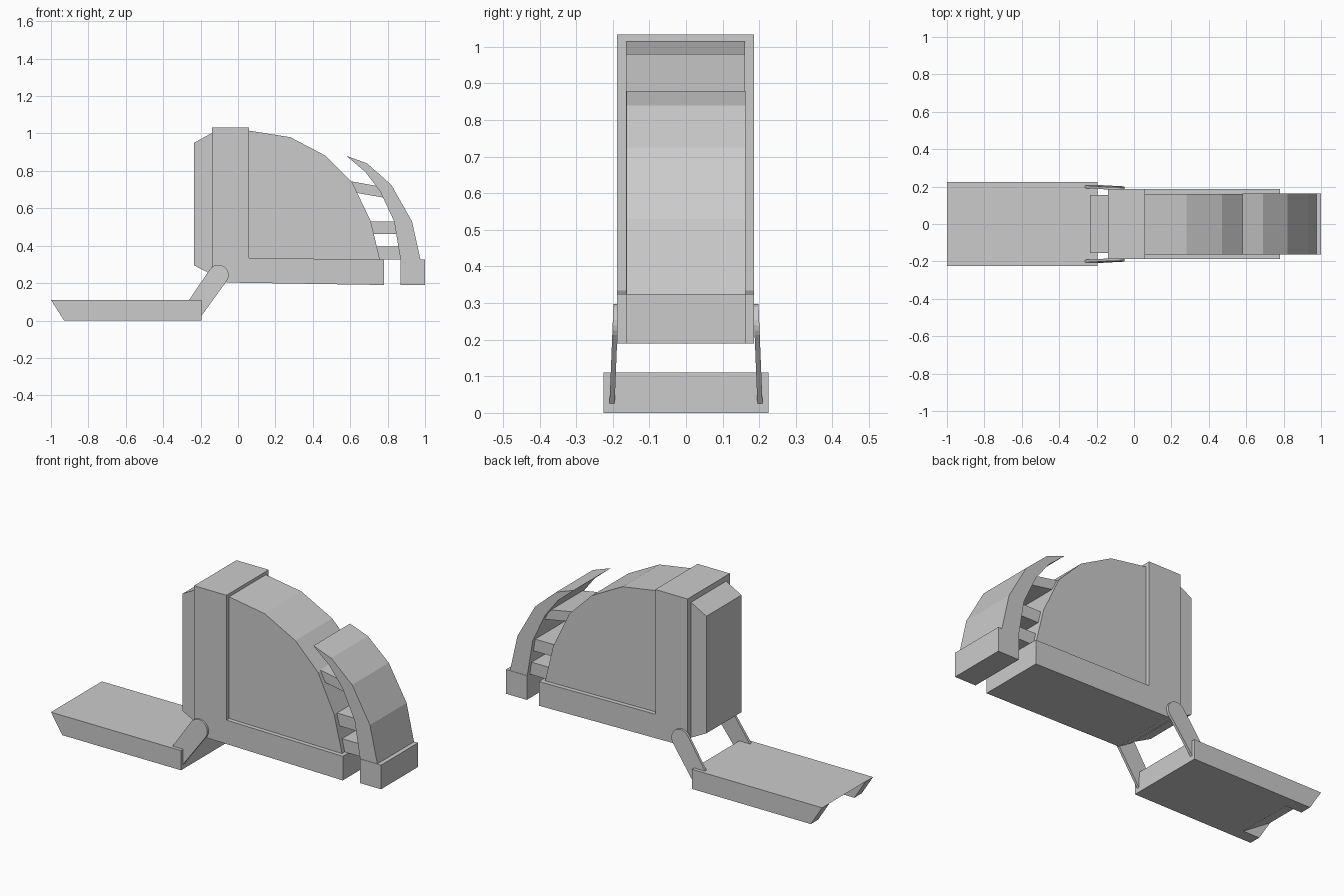
import bpy, bmesh, math

cube = bpy.data.objects.get("Cube")
if cube:
    bpy.data.objects.remove(cube, do_unlink=True)

grey = bpy.data.materials.new("plain grey")
grey.use_nodes = True
grey.diffuse_color = (0.6, 0.6, 0.6, 1)
grey.node_tree.nodes["Principled BSDF"].inputs["Base Color"].default_value = (0.6, 0.6, 0.6, 1)


def extrude(name, profile, y0, y1, lean=0.0):
    """Extrude an x-z profile along y; lean shifts y outward toward the bottom."""
    bm = bmesh.new()
    rings = [[bm.verts.new((x, y - lean * z, z)) for x, z in profile] for y in (y0, y1)]
    bm.faces.new(rings[0])
    bm.faces.new(rings[1])
    for i in range(len(profile)):
        j = (i + 1) % len(profile)
        bm.faces.new((rings[0][i], rings[0][j], rings[1][j], rings[1][i]))
    bmesh.ops.recalc_face_normals(bm, faces=bm.faces)
    mesh = bpy.data.meshes.new(name)
    bm.to_mesh(mesh)
    bm.free()
    mesh.materials.append(grey)
    obj = bpy.data.objects.new(name, mesh)
    bpy.context.collection.objects.link(obj)
    return obj


# L-shaped frame: upright post and long base
extrude("frame", [(-0.14, 1.033), (0.06, 1.033), (0.06, 0.335), (0.78, 0.325),
                  (0.78, 0.19), (-0.06, 0.203), (-0.14, 0.25)], -0.188, 0.186)

# Chamfered panel on the end of the post
extrude("end_panel", [(-0.235, 0.295), (-0.235, 0.95), (-0.13, 1.008), (-0.13, 0.24)],
        -0.155, 0.155)

# Curved body set into the frame
extrude("body", [(0.05, 1.015), (0.06, 1.015), (0.28, 0.98), (0.47, 0.88), (0.61, 0.74),
                 (0.71, 0.53), (0.76, 0.32), (0.05, 0.32)], -0.164, 0.161)

# Curved outer guard and its foot
outer = [(0.58, 0.88), (0.69, 0.84), (0.82, 0.725), (0.93, 0.53), (0.977, 0.32)]
inner = [(0.87, 0.32), (0.835, 0.53), (0.76, 0.69), (0.68, 0.795)]
extrude("guard", outer + inner, -0.162, 0.162)
extrude("guard_foot", [(0.87, 0.19), (1, 0.19), (1, 0.325), (0.87, 0.325)], -0.164, 0.164)

# Slats joining the body to the guard
slats = {
    "upper_slat": [(0.59, 0.747), (0.75, 0.718), (0.79, 0.655), (0.62, 0.685)],
    "middle_slat": [(0.70, 0.53), (0.845, 0.53), (0.86, 0.462), (0.70, 0.462)],
    "lower_slat": [(0.73, 0.395), (0.87, 0.395), (0.88, 0.325), (0.73, 0.325)],
}
for name, profile in slats.items():
    extrude(name, profile, -0.14, 0.14)

# Tray with two cheeks and an undercut lip between them
back = [(-0.195, 0), (-0.195, 0.11), (-1, 0.11)]
extrude("tray_middle", back + [(-0.83, 0)], -0.16, 0.16)
extrude("tray_left_cheek", back + [(-0.93, 0)], 0.16, 0.225)
extrude("tray_right_cheek", back + [(-0.93, 0)], -0.225, -0.16)

# Thin arms with a rounded pivot end, leaning outward at the tray
pivot_x, pivot_z, radius = -0.105, 0.243, 0.055
angle = math.atan2(0.83, 0.56)
arm = [(pivot_x + radius * math.cos(angle + t), pivot_z + radius * math.sin(angle + t))
       for t in (math.radians(-90 + 15 * i) for i in range(13))]
arm += [(-0.285, 0.075), (-0.205, 0.012)]
for side, name in ((1, "left_arm"), (-1, "right_arm")):
    extrude(name, arm, side * 0.196, side * 0.21, side * 0.04)
